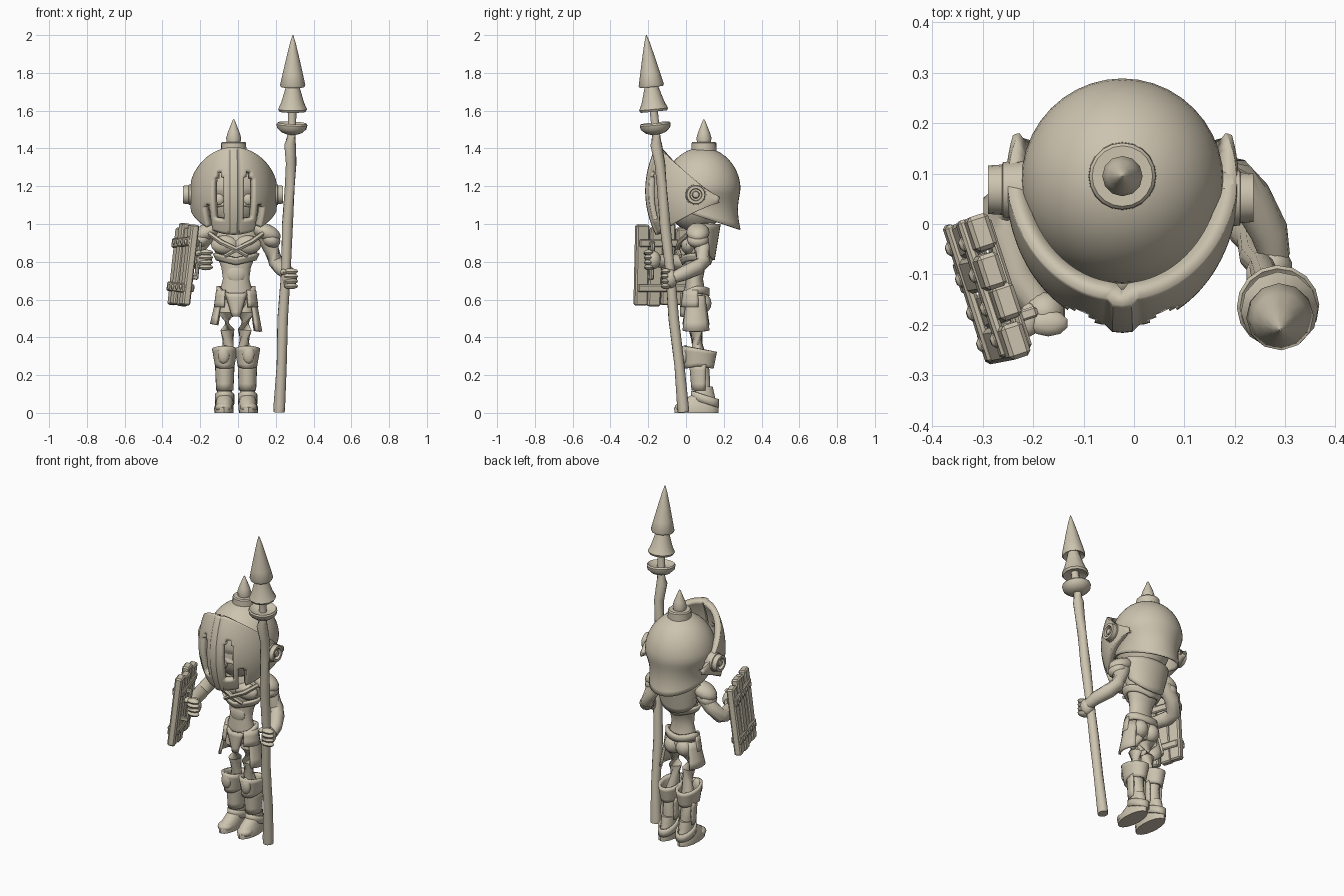
import bpy, bmesh, math
from mathutils import Vector as V, Matrix
from math import sin, cos, pi, radians

if "Cube" in bpy.data.objects:
    bpy.data.objects.remove(bpy.data.objects["Cube"])

MAT = bpy.data.materials.new("pale clay")
MAT.diffuse_color = (0.61, 0.55, 0.43, 1)
MAT.use_nodes = True
MAT.node_tree.nodes["Principled BSDF"].inputs["Base Color"].default_value = MAT.diffuse_color
BX, HX, HY = -0.01, -0.023, 0.085     # body axis x, helmet axis x and y


def finish(name, bm, angle=38):
    bmesh.ops.remove_doubles(bm, verts=bm.verts, dist=0.0004)
    bmesh.ops.recalc_face_normals(bm, faces=bm.faces)
    me = bpy.data.meshes.new(name)
    bm.to_mesh(me)
    bm.free()
    me.materials.append(MAT)
    ob = bpy.data.objects.new(name, me)
    bpy.context.collection.objects.link(ob)
    bpy.ops.object.select_all(action='DESELECT')
    ob.select_set(True)
    bpy.context.view_layer.objects.active = ob
    bpy.ops.object.shade_smooth_by_angle(angle=radians(angle))
    return ob


def skin(name, loops, angle=38):
    """Bridge closed loops of points and cap both ends."""
    bm = bmesh.new()
    rows = [[bm.verts.new(p) for p in loop] for loop in loops]
    n = len(rows[0])
    for a, b in zip(rows, rows[1:]):
        for i in range(n):
            bm.faces.new((a[i], a[(i + 1) % n], b[(i + 1) % n], b[i]))
    bm.faces.new(rows[0])
    bm.faces.new(rows[-1])
    return finish(name, bm, angle)


def loft(name, secs, n=16):
    """Horizontal ellipses: x, y, z, rx, ry."""
    return skin(name, [[(x + rx * cos(2 * pi * i / n), y + ry * sin(2 * pi * i / n), z)
                        for i in range(n)] for x, y, z, rx, ry in secs])


def ring(c, axis, r, n):
    q = V(axis).to_track_quat('Z', 'Y')
    return [V(c) + q @ V((r * cos(2 * pi * i / n), r * sin(2 * pi * i / n), 0)) for i in range(n)]


def tube(name, pts, radii, n=12):
    p = [V(q) for q in pts]
    k = len(p) - 1
    return skin(name, [ring(p[i], p[min(i + 1, k)] - p[max(i - 1, 0)], radii[i], n) for i in range(k + 1)], 50)


def lathe(name, a, b, prof, n=12):
    """Profile of (fraction along a-b, radius)."""
    a, b = V(a), V(b)
    return skin(name, [ring(a.lerp(b, t), b - a, r, n) for t, r in prof])


def shell(name, nu, nv, fn, thick, skip=lambda u, v: False):
    """Thickened sheet from fn(u, v)."""
    bm = bmesh.new()
    g = [[bm.verts.new(fn(i / nu, j / nv)) for j in range(nv + 1)] for i in range(nu + 1)]
    for i in range(nu):
        for j in range(nv):
            if not skip((i + .5) / nu, (j + .5) / nv):
                bm.faces.new((g[i][j], g[i + 1][j], g[i + 1][j + 1], g[i][j + 1]))
    loose = [v for v in bm.verts if not v.link_faces]
    bmesh.ops.delete(bm, geom=loose, context='VERTS')
    ob = finish(name, bm)
    m = ob.modifiers.new("thickness", 'SOLIDIFY')
    m.thickness, m.offset = thick, 0
    return ob


def ball(name, c, s, rot=None, seg=14):
    bm = bmesh.new()
    bmesh.ops.create_uvsphere(bm, u_segments=seg, v_segments=seg // 2 + 1, radius=1)
    m = Matrix.Translation(c) @ (rot or Matrix()) @ Matrix.Diagonal((*s, 1))
    bmesh.ops.transform(bm, matrix=m, verts=bm.verts)
    return finish(name, bm)


def box(name, mat, c, s, bevel=0.006):
    bm = bmesh.new()
    bmesh.ops.create_cube(bm, size=1)
    bmesh.ops.scale(bm, vec=s, verts=bm.verts)
    bmesh.ops.bevel(bm, geom=bm.edges[:], offset=bevel, segments=1, affect='EDGES')
    bmesh.ops.transform(bm, matrix=mat @ Matrix.Translation(c), verts=bm.verts)
    return finish(name, bm, 20)


def arc(cx, cy, a0, a1, rx, ry, z):
    """Sheet around an axis; rx, ry, z take (azimuth, v); azimuth 0 faces -y."""
    def fn(u, v):
        a = radians(a0 + (a1 - a0) * u)
        return (cx + rx(a, v) * sin(a), cy - ry(a, v) * cos(a), z(a, v))
    return fn


# Helmet dome with neck guard that narrows sideways
def dome_ry(a, v):
    return .2 * sin(v / .62 * pi / 2) if v < .62 else .2 - .014 * sin(pi * (v - .62) / .38)


def dome_rx(a, v):
    return dome_ry(a, v) * .985 - max(v - .62, 0) / .38 * .035


def dome_z(a, v):
    if v < .62:
        return 1.18 + .22 * cos(v / .62 * pi / 2)
    return 1.18 - (v - .62) / .38 * (.145 - .065 * cos(a))


shell("helmet_dome", 40, 20, arc(HX, HY, -180, 180, dome_rx, dome_ry, dome_z), .008)
lathe("crown_base", (HX, .095, 1.37), (HX, .095, 1.435), [(0, .068), (.9, .066), (1, .06)], 20)
lathe("crown_spike", (HX, .095, 1.43), (HX, .095, 1.555),
      [(0, .036), (.2, .04), (.45, .031), (.75, .016), (.95, .006), (1, .001)])

# Visor with keel and eye slits
A = 110


def visor_f(a, v):
    return 1 - .2 * (2 * v - 1) ** 2 * max(cos(a), .1)


def visor_ry(a, v):
    return .266 * visor_f(a, v) + (.012 if abs(a) < .06 else 0)


def visor_z(a, v):
    lo, hi = 1.08 - .13 * cos(a), 1.2 + .2 * (max(cos(a), 0) ** .88 + min(cos(a), 0))
    return lo + (hi - lo) * v


def slit(u, v):
    a = abs(A * (2 * u - 1))
    z = visor_z(radians(a), v)
    return (14 < a < 26 and 1.03 < z < 1.28 - .003 * abs(a - 20) ** 1.5) or (36 < a < 45 and z < 1.10)


shell("visor", 64, 30, arc(HX, HY - .005, -A, A, lambda a, v: .213 * visor_f(a, v), visor_ry, visor_z), .036, slit)
for s, x0, x1 in ((-1, -.215, -.29), (1, .17, .237)):
    lathe("visor_hinge", (x0, .06 + s * -.008, 1.155), (x1, .06 + s * -.008, 1.155),
          [(0, .058), (.6, .055), (.62, .05), (1, .048), (1, .033), (.7, .03), (.7, .02), (.95, .016), (1, .004)], 18)

# Head inside the helmet
ball("head", (HX, .05, 1.13), (.15, .16, .17), seg=20)
for s in (-1, 1):
    ball("eye", (HX + s * .075, -.085, 1.13), (.028, .022, .032))
ball("nose", (HX, -.11, 1.09), (.025, .03, .03))

# Torso and hips
loft("torso", [(BX, .055, .53, .03, .03), (BX, .055, .56, .075, .055), (BX, .055, .6, .092, .062),
               (BX, .045, .65, .085, .055), (BX, .045, .71, .07, .045), (BX, .05, .77, .078, .052),
               (BX, .065, .84, .105, .07), (BX, .08, .92, .13, .085), (BX, .09, .98, .105, .08),
               (BX, .08, 1.02, .06, .06), (BX, .08, 1.08, .06, .06)], 20)
for s in (-1, 1):
    ball("chest_muscle", (BX + s * .06, .012, .89), (.075, .04, .05))
    ball("buttock", (BX + s * .04, .085, .58), (.05, .05, .055))
ball("belly", (BX, .012, .735), (.05, .018, .05))
# Harness: chest band, crossed straps, back plate
shell("chest_band", 32, 3, arc(BX, .055, -180, 180, lambda a, v: .1 + .018 * v, lambda a, v: .068 + .016 * v,
                               lambda a, v: .785 + .035 * v + .025 * abs(sin(a))), .014)
for s in (-1, 1):
    tube("chest_strap", [(BX + s * .16, .03, .965), (BX + s * .08, -.035, .905), (BX, -.045, .865),
                         (BX - s * .06, -.03, .83)], [.012, .014, .014, .01], 6)
shell("back_plate", 16, 6, arc(BX, .08, 95, 265, lambda a, v: .115 + .035 * v, lambda a, v: .066 + .032 * v,
                               lambda a, v: 1.0 - (1 - v) * (.12 - .07 * cos(a))), .012)

# Belt, loincloth and skirt plates
shell("belt", 32, 2, arc(BX, .05, -180, 180, lambda a, v: .094, lambda a, v: .065,
                         lambda a, v: .605 + .04 * v + .025 * sin(a) ** 2 - .015 * cos(a)), .018)
shell("front_flap", 6, 5, arc(BX, .05, -38, 38, lambda a, v: .09 * (.3 + .7 * v),
                              lambda a, v: .075, lambda a, v: .51 + .125 * v), .014)
for s in (-1, 1):
    shell("side_flap", 7, 4, arc(BX, .05, s * 52, s * 132, lambda a, v: .132 - .035 * v,
                                 lambda a, v: .105 - .035 * v, lambda a, v: .45 + .17 * v - .02 * (1 - v) * sin(a)), .014)
    shell("hip_plate", 6, 3, arc(BX, .05, s * 35, s * 100, lambda a, v: .112 - .012 * v,
                                 lambda a, v: .09 - .015 * v, lambda a, v: .56 + .09 * v), .012)

# Legs, knee guards and boots
for s in (-1, 1):
    kx = BX + s * .06
    tube("leg", [(BX + s * .045, .055, .6), (BX + s * .052, .05, .53), (BX + s * .046, .052, .44), (BX + s * .042, .06, .36),
                 (kx, .08, .25), (kx, .09, .16), (kx, .095, .06)], [.048, .05, .038, .029, .042, .038, .034])
    shell("knee_guard", 22, 5, arc(kx, .07, -180, 180, lambda a, v: .044 + .016 * v, lambda a, v: .068 + .018 * v,
                                   lambda a, v: .25 + .09 * v + .015 * cos(a) - .03 * (1 - v) * max(cos(a), 0)), .016)
    ball("knee_plate", (kx + s * .006, -.004, .31), (.032, .022, .05))
    shell("shin_guard", 12, 4, arc(kx, .085, -110, 110, lambda a, v: .04 + .006 * v, lambda a, v: .05 + .012 * v,
                                   lambda a, v: .12 + .14 * v), .012)
    fx = kx + s * .001
    loft("boot", [(fx + s * .004, .055, 0, .05, .116), (fx + s * .004, .055, .025, .052, .118),
                  (fx, .06, .05, .048, .105), (fx, .075, .075, .043, .08), (fx, .095, .1, .04, .055),
                  (fx, .095, .14, .038, .046)])
    shell("boot_cuff", 20, 2, arc(fx, .1, -180, 180, lambda a, v: .046, lambda a, v: .068,
                                  lambda a, v: .05 + .045 * v + .022 * cos(a)), .012)
    ball("toe_cap", (fx + s * .005, -.01, .03), (.046, .05, .028))

# Layered shoulder guards
for s in (-1, 1):
    tilt = Matrix.Rotation(s * .4, 4, 'Y')
    ball("shoulder_guard", (BX + s * .16, .063, .955), (.082, .062, .045), tilt)
    ball("shoulder_guard_lower", (BX + s * .185, .063, .915), (.052, .058, .04), tilt)

# Arms and fists
tube("spear_arm", [(.14, .07, .94), (.175, .085, .87), (.2, .092, .8), (.23, .055, .768), (.268, -.015, .737),
                   (.28, -.065, .715)], [.042, .042, .04, .042, .038, .03])
tube("shield_arm", [(-.16, .075, .94), (-.22, .07, .87), (-.262, .035, .81), (-.258, -.01, .8), (-.235, -.1, .8),
                    (-.19, -.16, .805)], [.042, .042, .04, .042, .038, .032])
for name, c in (("spear_hand", (.272, -.085, .71)), ("shield_hand", (-.178, -.175, .81))):
    ball(name, c, (.042, .042, .05))
    for i in range(4):
        z = c[2] - .039 + .026 * i
        ball(name + "_finger", (c[0] + .008, c[1] - .022, z), (.04, .026, .016), seg=10)
    ball(name + "_thumb", (c[0] - .03, c[1] - .015, c[2] + .035), (.02, .034, .017), seg=10)

# Spear: uneven shaft, bowl collar, two stacked points


def on_spear(z):
    return V((.217 + .045 * min(z, 1.6) + .004 * max(z - 1.6, 0), -.013 - .0985 * z, z))


wob = [(.004, .0, .03), (.03, .0, .031), (.25, .003, .027), (.5, -.003, .028), (.75, .003, .025), (1, 0, .029),
       (1.2, .003, .026), (1.32, .005, .028), (1.42, -.005, .031), (1.47, 0, .022), (1.62, 0, .022)]
tube("spear_shaft", [on_spear(z) + V((d, d, 0)) for z, d, r in wob], [r for z, d, r in wob])
lathe("spear_collar", on_spear(1.475), on_spear(1.535),
      [(0, .03), (.15, .055), (.5, .078), (.85, .082), (1, .076), (.75, .055), (.7, .02)], 16)
lathe("spear_lower_point", on_spear(1.595), on_spear(1.75),
      [(.12, .03), (0, .07), (.08, .077), (.3, .061), (.65, .045), (1, .03)])
lathe("spear_tip", on_spear(1.725), on_spear(2),
      [(.08, .03), (0, .062), (.04, .067), (.25, .054), (.55, .035), (.85, .015), (1, .002)])

# Plank shield: wide direction, up and outward normal
w = V((.31, -.95, 0)).normalized()
n = w.cross(V((.085, .12, 1))).normalized()
u = n.cross(w)
M = Matrix.Translation((-.288, -.13, .782)) @ Matrix((w, u, n)).transposed().to_4x4()
for i, (h, dy, dz) in enumerate(((.41, -.005, 0), (.435, .005, .008), (.42, -.008, -.004), (.43, .002, .005))):
    box("shield_plank", M @ Matrix.Rotation((-1) ** i * .015, 4, 'Z'), ((i - 1.5) * .073, dy, dz), (.071, h, .044), .008)
for y in (-.12, .12):
    box("shield_band", M @ Matrix.Rotation(y * .3, 4, 'Z'), (0, y, .024), (.285, .05, .02))
    box("shield_brace", M, (0, y, -.024), (.27, .04, .016))
    for x in (-.1, -.035, .035, .1):
        p = M @ V((x, y, .03))
        lathe("shield_stud", p, p + n * .013, [(0, .016), (.5, .015), (1, .007)], 8)
box("shield_grip", M, (.07, .03, -.055), (.022, .2, .02))
for y in (-.06, .12):
    box("shield_grip_post", M, (.07, y, -.035), (.022, .022, .055), .004)
